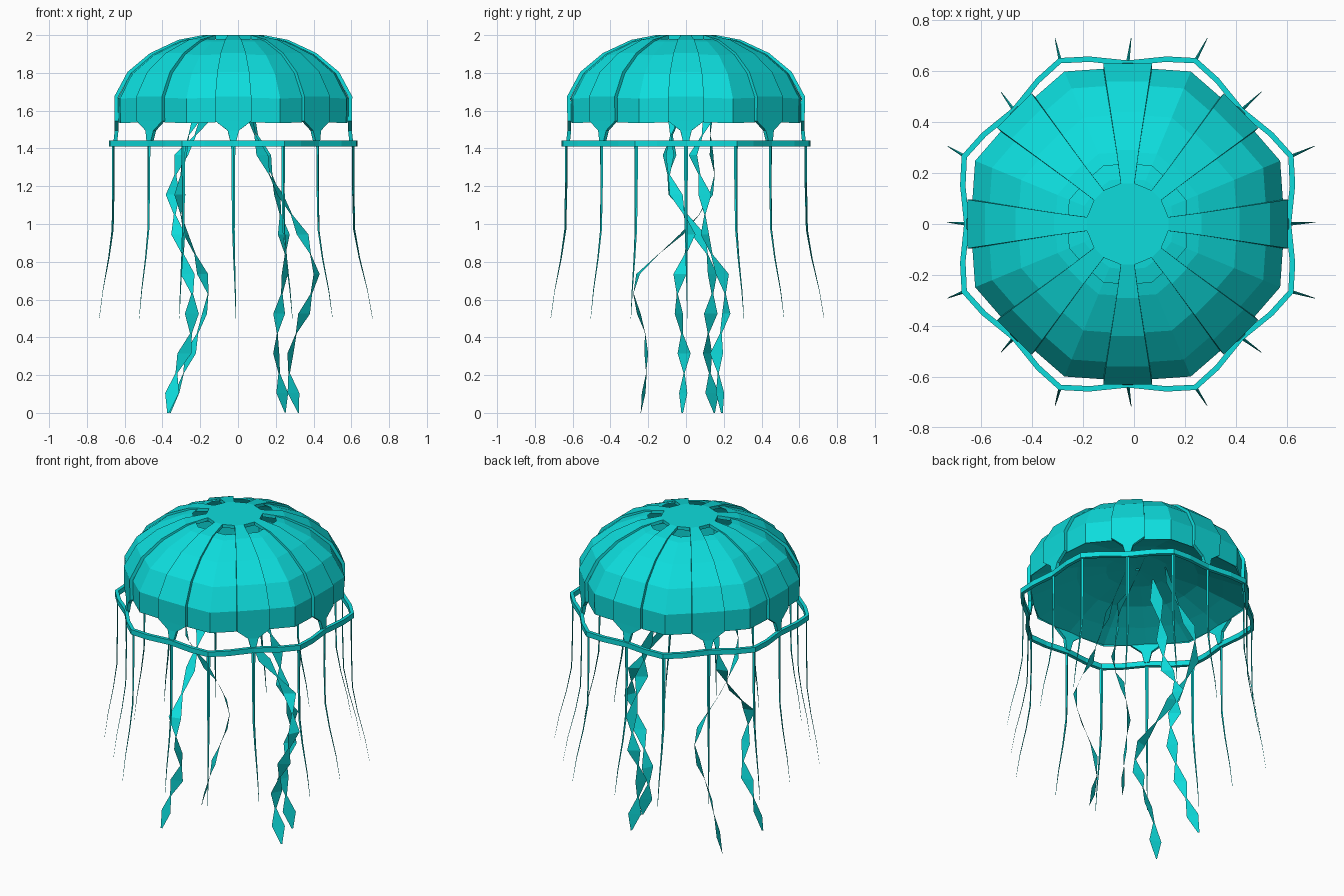
import bpy
import math
from mathutils import Vector

if "Cube" in bpy.data.objects:
    bpy.data.objects.remove(bpy.data.objects["Cube"], do_unlink=True)

CENTRE_X = -0.025
teal = bpy.data.materials.new("bright teal")
teal.use_nodes = True
COLOUR = (0.004, 0.72, 0.72, 1)
teal.diffuse_color = COLOUR
teal.node_tree.nodes["Principled BSDF"].inputs["Base Color"].default_value = COLOUR


def make(name, verts, faces, thickness=0):
    mesh = bpy.data.meshes.new(name)
    mesh.from_pydata([tuple(v) for v in verts], [], faces)
    mesh.materials.append(teal)
    obj = bpy.data.objects.new(name, mesh)
    bpy.context.collection.objects.link(obj)
    obj.location.x = CENTRE_X
    if thickness:
        mod = obj.modifiers.new("thickness", 'SOLIDIFY')
        mod.thickness = thickness
        mod.offset = -1
    return obj


def loft(name, rows, thickness=0, wrap_rows=False, wrap_cols=False):
    """Join rows of points into a quad surface."""
    n, m = len(rows), len(rows[0])
    faces = []
    for i in range(n if wrap_rows else n - 1):
        for j in range(m if wrap_cols else m - 1):
            a, b, k = i * m, (i + 1) % n * m, (j + 1) % m
            faces.append((a + j, b + j, b + k, a + k))
    return make(name, [p for row in rows for p in row], faces, thickness)


def polar(angle, radius, z, side=0):
    """Point at a radius along an angle, shifted sideways."""
    c, s = math.cos(angle), math.sin(angle)
    return Vector((radius * c - side * s, radius * s + side * c, z))


def sample(keys, z):
    """Read a position from (z, x, y) keys listed downwards."""
    for (z0, *p0), (z1, *p1) in zip(keys, keys[1:]):
        if z >= z1:
            t = (z0 - z) / (z0 - z1)
            return Vector((*p0, z0)).lerp(Vector((*p1, z1)), t)
    return Vector((*keys[-1][1:], keys[-1][0]))


EIGHTH = math.pi / 4
PROFILE = [(0.29, 1.975), (0.44, 1.905), (0.56, 1.805), (0.63, 1.675), (0.628, 1.545)]

# Bell: raised ribs ending in tabs, with bulging panels between them
for n in range(8):
    a = n * EIGHTH
    rib = [(0.16, 2.0, 0.027)] + [(r, z, r * 0.152) for r, z in PROFILE]
    rib += [(0.628, 1.495, 0.03), (0.635, 1.43, 0.014)]
    loft(f"bell_rib_{n + 1}",
         [[polar(a, r, z, s * w) for s in (-1, 1)] for r, z, w in rib], 0.02)

    spread = math.radians(13.8)
    mid = a + EIGHTH / 2
    rows = []
    for r, z in [(0.24, 1.988)] + PROFILE:
        rows.append([polar(mid - spread, r * 0.98, z - 0.008),
                     polar(mid, r * 1.03, z - 0.01),
                     polar(mid + spread, r * 0.98, z - 0.008)])
    loft(f"bell_panel_{n + 1}", rows)

# Crown plate joining the ribs
crown = [polar(n * EIGHTH, 0.16, 2.0, s * 0.027) for n in range(8) for s in (-1, 1)]
make("bell_crown", crown, [tuple(range(16))], 0.02)

# Shallow ceiling closing the underside of the bell
rows = []
for r, z in [(0.62, 1.54), (0.5, 1.59), (0.35, 1.645), (0.18, 1.68), (0.01, 1.69)]:
    rows.append([polar(n * EIGHTH / 2, r * (1.03 if n % 2 else 1), z) for n in range(16)])
loft("bell_underside", rows, wrap_cols=True)

# Hoop below the bell, pinched in at each tab
path = []
for n in range(8):
    a = n * EIGHTH
    path += [polar(a, 0.632, 1.425), polar(a, 0.648, 1.425, 0.15),
             polar(a + EIGHTH / 2, 0.695, 1.425), polar(a + EIGHTH, 0.648, 1.425, -0.15)]
hoop = []
for p in path:
    out = Vector((p.x, p.y, 0)).normalized() * 0.011
    up = Vector((0, 0, 0.016))
    hoop.append([p - out - up, p - out + up, p + out + up, p + out - up])
loft("hoop", hoop, wrap_rows=True, wrap_cols=True)

# Thin tentacles, flaring outward as they taper
DROP = [(1.43, 0, 0.011), (1.2, 0, 0.009), (0.97, 0.005, 0.007),
        (0.82, 0.03, 0.005), (0.65, 0.068, 0.003), (0.5, 0.092, 0.001)]
for n in range(16):
    a = n * EIGHTH / 2
    start = 0.69 if n % 2 else 0.632
    rows = []
    for z, flare, w in DROP:
        drift = Vector((flare * 0.15, flare * 0.08, 0))
        rows.append([polar(a, start + flare + dr * w * 0.4, z, ds * w) + drift
                     for dr, ds in ((1, 0), (0, 1), (-1, 0), (0, -1))])
    loft(f"tentacle_{n + 1}", rows, wrap_cols=True)

# Long arms of linked diamonds: facing angle, then (z, x, y) keys
TOP = 1.68
ARMS = {
    "right_front_arm": (0, [
        (TOP, -0.12, 0.14), (1.52, -0.18, 0.13), (1.4, -0.29, 0.13), (1.2, -0.35, 0.16),
        (1.0, -0.33, 0.04), (0.75, -0.27, -0.25), (0.62, -0.24, -0.28),
        (0.4, -0.25, -0.21), (0.2, -0.33, -0.21), (0, -0.37, -0.24)]),
    "right_back_arm": (125, [
        (TOP, -0.16, -0.02), (1.45, -0.27, -0.08), (1.2, -0.31, -0.1),
        (1.0, -0.3, 0.04), (0.78, -0.2, 0.14), (0.6, -0.15, 0.14),
        (0.35, -0.24, 0.11), (0, -0.36, 0.15)]),
    "left_front_arm": (50, [
        (TOP, 0.03, -0.04), (1.5, 0.08, -0.08), (1.25, 0.17, -0.09),
        (0.95, 0.34, 0.03), (0.75, 0.42, -0.03), (0.6, 0.38, -0.05),
        (0.35, 0.28, -0.01), (0.2, 0.27, -0.01), (0, 0.32, -0.02)]),
    "left_back_arm": (50, [
        (TOP, 0.05, 0.16), (1.5, 0.09, 0.1), (1.35, 0.15, 0.03),
        (1.2, 0.2, 0.1), (0.9, 0.25, 0.1), (0.75, 0.25, 0.19),
        (0.55, 0.22, 0.22), (0.33, 0.2, 0.16), (0, 0.25, 0.19)]),
}
STEPS = 17
for name, (facing, keys) in ARMS.items():
    rows = []
    for i in range(STEPS):
        p = sample(keys, TOP * (1 - i / (STEPS - 1)))
        p.x -= CENTRE_X
        turn = math.radians(facing + (15 if i % 4 < 2 else -15))
        side = Vector((math.cos(turn), math.sin(turn), 0)) * (0.038 if i % 2 else 0.005)
        rows.append([p - side, p + side])
    loft(name, rows)
